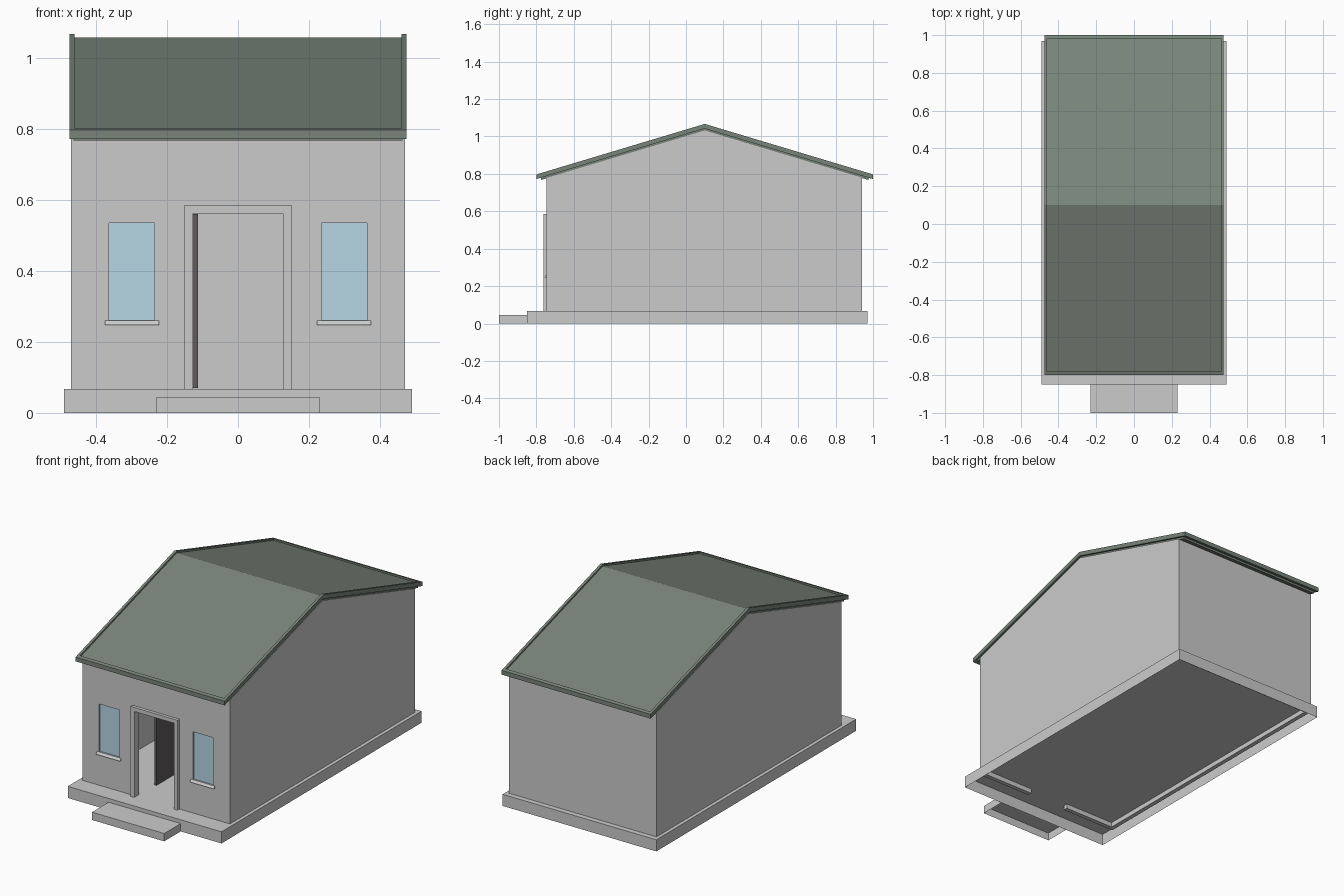
import bpy, bmesh

if "Cube" in bpy.data.objects:
    bpy.data.objects.remove(bpy.data.objects["Cube"])

SLOPE, RIDGE_Y = 0.30, 0.10


def material(name, rgb):
    m = bpy.data.materials.new(name)
    m.diffuse_color = (*rgb, 1)
    m.use_nodes = True
    m.node_tree.nodes["Principled BSDF"].inputs["Base Color"].default_value = m.diffuse_color
    return m


GREEN = material("roof_green", (0.19, 0.235, 0.195))
GLASS = material("glass_blue", (0.47, 0.67, 0.78))
DARK = material("door_dark", (0.12, 0.105, 0.11))


def prism(name, profile, x0, x1, mat=None):
    """Extrude a (y, z) outline along x."""
    bm = bmesh.new()
    face = bm.faces.new([bm.verts.new((x0, y, z)) for y, z in profile])
    new = bmesh.ops.extrude_face_region(bm, geom=[face])["geom"]
    verts = [v for v in new if isinstance(v, bmesh.types.BMVert)]
    bmesh.ops.translate(bm, verts=verts, vec=(x1 - x0, 0, 0))
    bmesh.ops.recalc_face_normals(bm, faces=bm.faces)
    me = bpy.data.meshes.new(name)
    bm.to_mesh(me)
    bm.free()
    ob = bpy.data.objects.new(name, me)
    bpy.context.collection.objects.link(ob)
    if mat:
        me.materials.append(mat)
    return ob


def box(name, x0, x1, y0, y1, z0, z1, mat=None):
    return prism(name, [(y0, z0), (y1, z0), (y1, z1), (y0, z1)], x0, x1, mat)


def open_bottom(ob):
    bm = bmesh.new()
    bm.from_mesh(ob.data)
    down = [f for f in bm.faces if f.normal.z < -0.9]
    bmesh.ops.delete(bm, geom=down, context="FACES_ONLY")
    bm.to_mesh(ob.data)
    bm.free()


def cut(ob, cutter):
    cutter.hide_render = True
    mod = ob.modifiers.new("cut", "BOOLEAN")
    mod.operation, mod.solver, mod.object = "DIFFERENCE", "EXACT", cutter
    bpy.context.view_layer.objects.active = ob
    bpy.ops.object.modifier_apply(modifier=mod.name)
    bpy.data.objects.remove(cutter)


def slope_z(y, ridge):
    return ridge - SLOPE * abs(y - RIDGE_Y)


def band(y0, y1, top, bottom):
    """Outline of a roof layer between y0 and y1, bent at the ridge."""
    ys = [y0, RIDGE_Y, y1] if y0 < RIDGE_Y < y1 else [y0, y1]
    return ([(y, slope_z(y, bottom)) for y in ys]
            + [(y, slope_z(y, top)) for y in reversed(ys)])


def house_outline(y0, y1, base, ridge):
    return [(y0, base), (y1, base), (y1, slope_z(y1, ridge)),
            (RIDGE_Y, ridge), (y0, slope_z(y0, ridge))]


# Hollow plinth and entrance step
open_bottom(box("plinth", -0.49, 0.49, -0.85, 0.97, 0, 0.067))
open_bottom(box("step", -0.23, 0.23, -1.0, -0.85, 0, 0.045))

# Wall shell with door and window openings
walls = prism("walls", house_outline(-0.745, 0.94, 0.04, 1.032), -0.47, 0.47)
cut(walls, prism("room_cutter", house_outline(-0.72, 0.915, -0.1, 1.2), -0.445, 0.445))
cut(walls, box("door_cutter", -0.127, 0.127, -0.9, -0.6, -0.1, 0.562))
for s in (-1, 1):
    a, b = sorted((s * 0.235, s * 0.363))
    cut(walls, box("window_cutter", a, b, -0.9, -0.6, 0.26, 0.535))
    box("window_glass", a, b, -0.737, -0.73, 0.26, 0.535, GLASS)
    # Sloped sill under the window
    prism("window_sill", [(-0.735, 0.26), (-0.747, 0.26), (-0.757, 0.247), (-0.735, 0.247)],
          a - 0.012, b + 0.012)

# Door surround and open door leaf
for s in (-1, 1):
    a, b = sorted((s * 0.127, s * 0.15))
    box("door_jamb", a, b, -0.763, -0.735, 0.067, 0.562)
box("door_lintel", -0.15, 0.15, -0.763, -0.735, 0.562, 0.585)
box("door_leaf", -0.127, -0.113, -0.58, -0.34, 0.07, 0.56, DARK)

# Roof deck, soffit layer beneath and raised edging around it
prism("roof_deck", band(-0.785, 0.985, 1.057, 1.042), -0.462, 0.462, GREEN)
prism("roof_soffit", band(-0.775, 0.975, 1.046, 1.03), -0.464, 0.464, GREEN)
for s in (-1, 1):
    a, b = sorted((s * 0.46, s * 0.475))
    prism("roof_verge", band(-0.80, 1.0, 1.067, 1.042), a, b, GREEN)
prism("front_eave_edge", band(-0.80, -0.782, 1.067, 1.042), -0.46, 0.46, GREEN)
prism("back_eave_edge", band(0.982, 1.0, 1.067, 1.042), -0.46, 0.46, GREEN)
